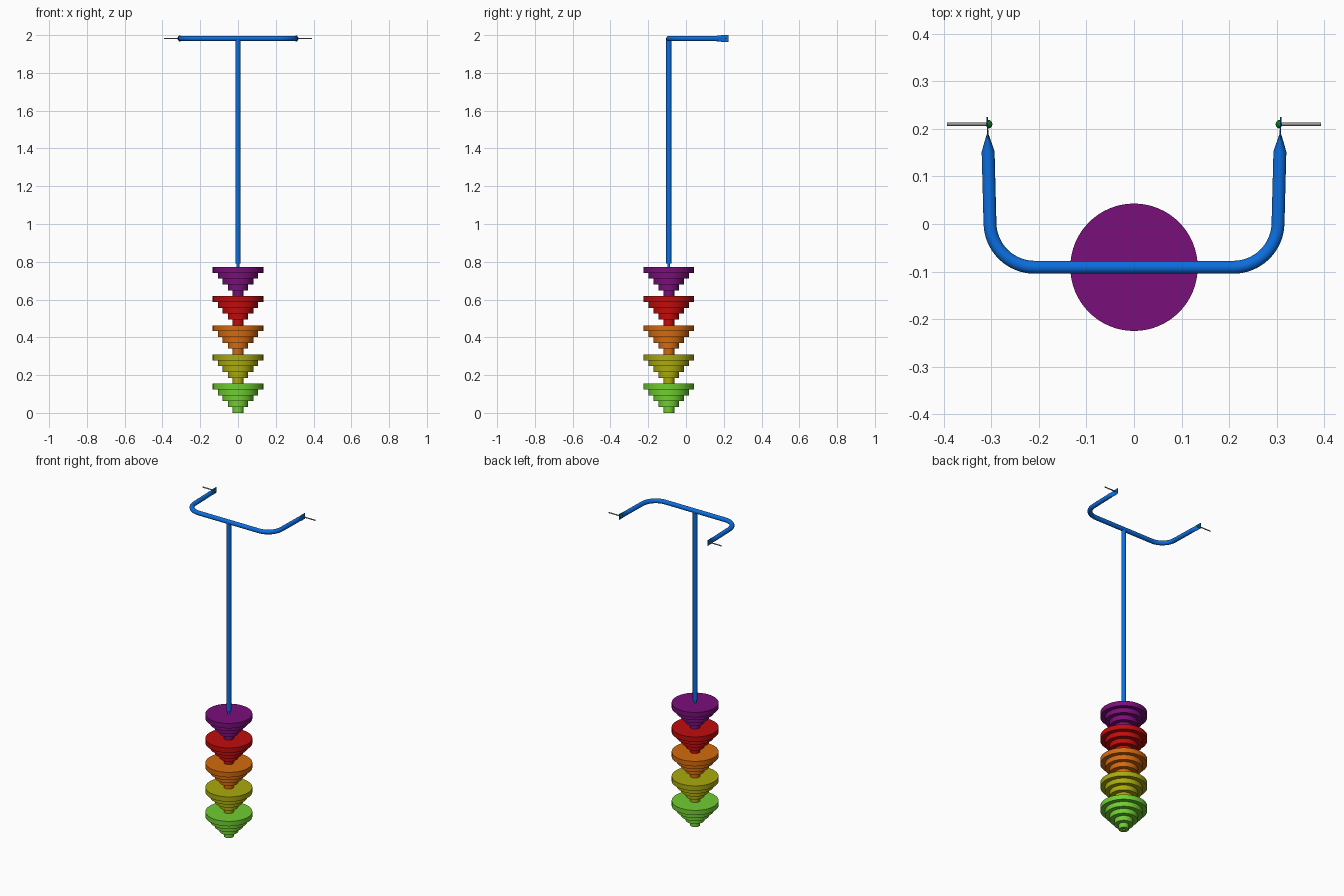
import bpy, bmesh, math
from mathutils import Vector

if "Cube" in bpy.data.objects:
    bpy.data.objects.remove(bpy.data.objects["Cube"])

POLE_Y = -0.091
TOP_Z = 1.982
TUBE_R = 0.0137


def lin(c):
    c /= 255
    return c / 12.92 if c <= 0.04045 else ((c + 0.055) / 1.055) ** 2.4


def material(name, rgb):
    m = bpy.data.materials.new(name)
    m.diffuse_color = (*[lin(c) for c in rgb], 1)
    m.use_nodes = True
    m.node_tree.nodes["Principled BSDF"].inputs["Base Color"].default_value = m.diffuse_color
    return m


BLUE = material("blue paint", (12, 110, 222))
STEEL = material("grey steel", (150, 150, 150))
GREEN = material("dark green", (10, 120, 30))
TIERS = [("lime", (112, 205, 50)), ("yellow", (170, 170, 14)), ("orange", (212, 106, 14)),
         ("red", (192, 12, 12)), ("purple", (122, 14, 122))]


def finish(name, bm, mat):
    bmesh.ops.recalc_face_normals(bm, faces=bm.faces)
    me = bpy.data.meshes.new(name)
    bm.to_mesh(me)
    bm.free()
    ob = bpy.data.objects.new(name, me)
    bpy.context.collection.objects.link(ob)
    me.materials.append(mat)
    bpy.ops.object.select_all(action='DESELECT')
    ob.select_set(True)
    bpy.context.view_layer.objects.active = ob
    bpy.ops.object.shade_smooth_by_angle(angle=math.radians(30))
    return ob


def skin(bm, rings, closed=False):
    """Bridge successive rings of vertices; cap the ends or close the loop."""
    n = len(rings[0])
    pairs = list(zip(rings, rings[1:])) + ([(rings[-1], rings[0])] if closed else [])
    for a, b in pairs:
        for i in range(n):
            j = (i + 1) % n
            bm.faces.new((a[i], a[j], b[j], b[i]))
    if not closed:
        bm.faces.new(rings[0])
        bm.faces.new(rings[-1])


def lathe(name, profile, mat, closed=False, n=64):
    bm = bmesh.new()
    rings = [[bm.verts.new((r * math.cos(math.tau * i / n),
                            POLE_Y + r * math.sin(math.tau * i / n), z)) for i in range(n)]
             for r, z in profile]
    skin(bm, rings, closed)
    return finish(name, bm, mat)


# Handlebar: bent tube whose ends flatten into thin upright plates
half = []                                   # (x, y, half width, half height)
BEND, CX = 0.094, 0.209
turn = math.radians(88.5)
for k in range(17):
    a = turn * k / 16
    half.append((CX + BEND * math.sin(a), POLE_Y + BEND * (1 - math.cos(a)), TUBE_R, TUBE_R))
x0, y0 = half[-1][:2]
for y, w, h in ((0.152, TUBE_R, TUBE_R), (0.171, 0.0078, 0.0155),
                (0.190, 0.0015, 0.018), (0.225, 0.0015, 0.018)):
    half.append((x0 + (y - y0) / math.tan(turn), y, w, h))
path = [(-x, y, w, h) for x, y, w, h in reversed(half)] + half
bm = bmesh.new()
rings = []
for k, (x, y, w, h) in enumerate(path):
    a, b = path[max(k - 1, 0)], path[min(k + 1, len(path) - 1)]
    side = Vector((a[1] - b[1], b[0] - a[0], 0)).normalized()
    power = 0.25 if w < 0.005 else 1        # squarer section on the flat plates
    ring = []
    for i in range(24):
        t = math.tau * (i + 0.5) / 24
        c, s = math.cos(t), math.sin(t)
        u = math.copysign(abs(c) ** power, c) * w
        v = s * h
        ring.append(bm.verts.new(Vector((x, y, TOP_Z + v)) + side * u))
    rings.append(ring)
skin(bm, rings)
finish("handlebar", bm, BLUE)

# Upright pole, with the thin core rod that carries the cones
lathe("pole", [(TUBE_R, 0.79), (TUBE_R, TOP_Z)], BLUE, n=24)
lathe("core_rod", [(0.0075, 0.012), (0.0075, 0.80)], BLUE, n=24)

# Five stepped cones, each a stack of five growing discs with a bore
STEP = 0.0309
RADII = (0.029, 0.054, 0.081, 0.107, 0.134)
for t, (colour, rgb) in enumerate(TIERS):
    z0 = t * STEP * 5
    profile = [(0.0076, z0)]
    for i, r in enumerate(RADII):
        profile += [(r, z0 + i * STEP), (r, z0 + (i + 1) * STEP)]
    profile.append((0.0076, z0 + 5 * STEP))
    lathe(colour + "_stepped_cone", profile, material(colour, rgb), closed=True)

# Wall pins and their round heads at both plates
for s, label in ((-1, "left"), (1, "right")):
    bm = bmesh.new()
    n = 16
    rings = [[bm.verts.new((s * x, 0.21 + 0.0035 * math.cos(math.tau * i / n),
                            TOP_Z + 0.0035 * math.sin(math.tau * i / n))) for i in range(n)]
             for x in (0.307, 0.393)]
    skin(bm, rings)
    finish(label + "_pin", bm, STEEL)

    bm = bmesh.new()
    rings = []
    for k in range(7):
        a = math.radians(85) * k / 6
        r, x = 0.0095 * math.cos(a), 0.3085 - 0.0105 * math.sin(a)
        rings.append([bm.verts.new((s * x, 0.21 + r * math.cos(math.tau * i / n),
                                    TOP_Z + r * math.sin(math.tau * i / n))) for i in range(n)])
    skin(bm, rings)
    finish(label + "_pin_head", bm, GREEN)
